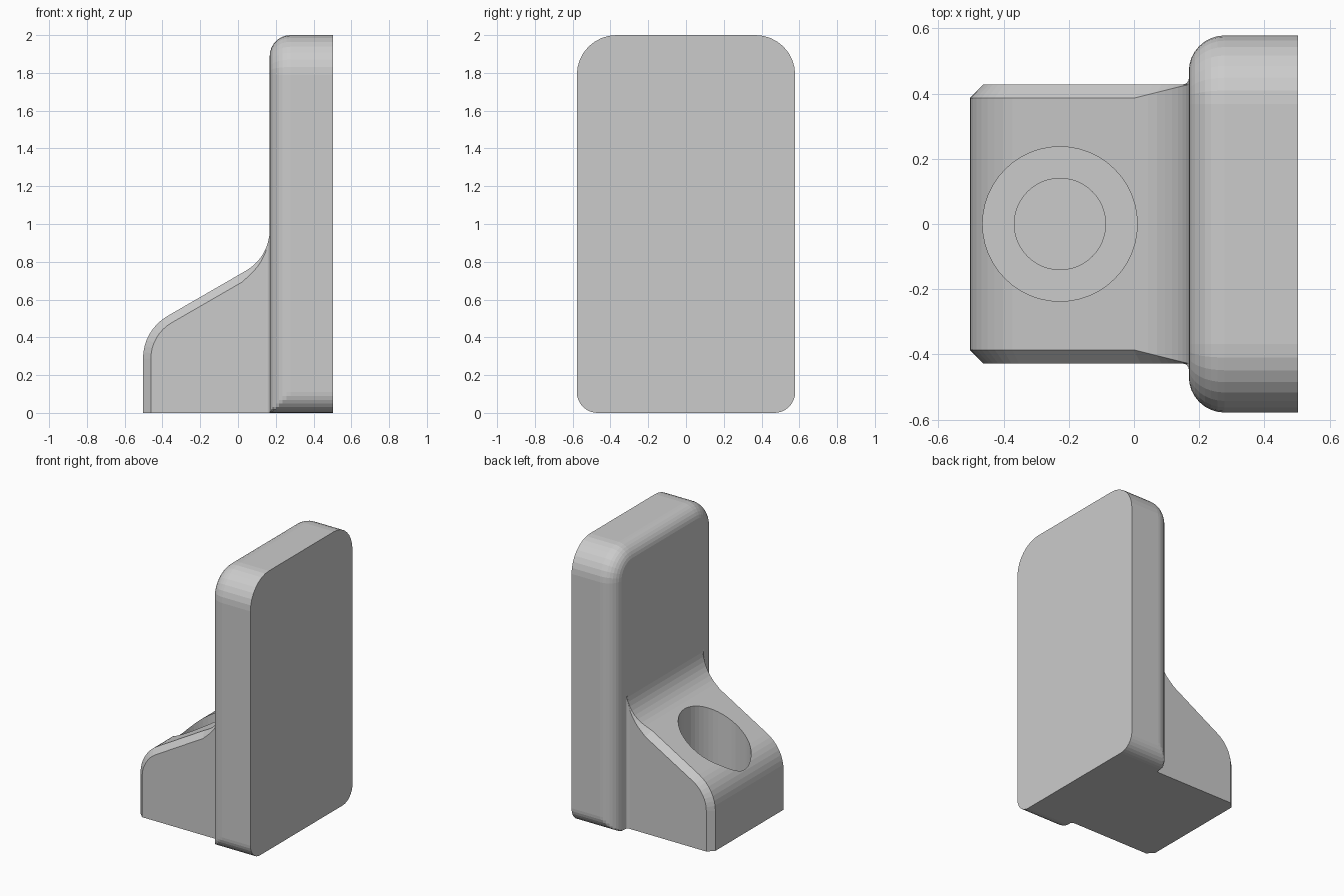
import bpy, bmesh, math
from mathutils import Vector

if "Cube" in bpy.data.objects:
    bpy.data.objects.remove(bpy.data.objects["Cube"])

grey = bpy.data.materials.new("plain grey")
grey.diffuse_color = (0.6, 0.6, 0.6, 1)
grey.use_nodes = True
grey.node_tree.nodes["Principled BSDF"].inputs["Base Color"].default_value = grey.diffuse_color


def loft(name, rings):
    """Closed solid through matching rings of points."""
    bm = bmesh.new()
    vs = [[bm.verts.new(p) for p in ring] for ring in rings]
    n = len(rings[0])
    for a, b in zip(vs, vs[1:]):
        for i in range(n):
            j = (i + 1) % n
            bm.faces.new((a[i], a[j], b[j], b[i]))
    bm.faces.new(vs[0])
    bm.faces.new(vs[-1])
    bmesh.ops.remove_doubles(bm, verts=bm.verts, dist=1e-5)
    bmesh.ops.recalc_face_normals(bm, faces=bm.faces)
    me = bpy.data.meshes.new(name)
    bm.to_mesh(me)
    bm.free()
    me.materials.append(grey)
    ob = bpy.data.objects.new(name, me)
    bpy.context.collection.objects.link(ob)
    return ob


def boolean(ob, other, op):
    mod = ob.modifiers.new(op, 'BOOLEAN')
    mod.operation, mod.solver, mod.object = op, 'EXACT', other
    bpy.context.view_layer.objects.active = ob
    bpy.ops.object.modifier_apply(modifier=mod.name)
    bpy.data.objects.remove(other)


X, XP, R, RT, W = 0.503, 0.168, 0.11, 0.21, 0.578


# Upright plate: rounded outline, front edge rolled on sides and top only
def plate_ring(x, d):
    half = []
    for i in range(9):
        a = math.radians(-90 + 90 * i / 8)
        half.append((min(W - R + R * math.cos(a), W - d), R + R * math.sin(a)))
    for i in range(9):
        a = math.radians(90 * i / 8)
        half.append((W - RT + (RT - d) * math.cos(a), 2 - RT + (RT - d) * math.sin(a)))
    return [(x, y, z) for y, z in half] + [(x, -y, z) for y, z in reversed(half)]


rings = [plate_ring(X, 0)]
for i in range(9):
    a = math.radians(90 * i / 8)
    rings.append(plate_ring(XP + R - R * math.sin(a), R - R * math.cos(a)))
plate = loft("upright_plate", rings)

# Foot block: side profile as (x, z, outward normal angle)
prof = [(-X, 0, 180)]
RC, RF = 0.26, 0.25
for i in range(9):
    t = 180 - 60 * i / 8
    a = math.radians(t)
    prof.append((-X + RC + RC * math.cos(a), 0.288 + RC * math.sin(a), t))
x0, z0, _ = prof[-1]
slope = math.tan(math.radians(30))
prof.append((0, z0 - x0 * slope, 120))
xs = XP - RF / 2
zs = z0 + (xs - x0) * slope
zc = zs + RF * math.cos(math.radians(30))
for i in range(9):
    t = 120 + 60 * i / 8
    a = math.radians(t)
    prof.append((XP - RF - RF * math.cos(a), zc - RF * math.sin(a), t))

BW, CH = 0.428, 0.042
side, outer = [], []
for x, z, t in prof:
    d = CH * min(1, max(0, (XP - x) / XP))
    a = math.radians(t)
    side.append((x - d * math.cos(a), z - d * math.sin(a), BW))
    outer.append((x, z, BW - d))
back = [(0.25, zc, BW), (0.25, 0, BW)]
side += back
outer += back


def section(pts, s):
    return [(x, s * y, z) for x, z, y in pts]


block = loft("bracket_body", [section(side, -1), section(outer, -1),
                              section(outer, 1), section(side, 1)])

# Stepped blind hole in the foot
holes = [(0.14, 0.01), (0.14, 0.15), (0.237, 0.15), (0.237, 1.0)]
cutter = loft("hole_cutter", [
    [(-0.227 + r * math.cos(i * math.tau / 48), r * math.sin(i * math.tau / 48), z)
     for i in range(48)] for r, z in holes])
boolean(block, cutter, 'DIFFERENCE')
boolean(block, plate, 'UNION')

# Small inside fillets where the foot sides meet the plate
f = 0.018
for s, name in ((-1, "front_fillet"), (1, "rear_fillet")):
    cs = [(XP, BW)]
    for i in range(5):
        a = math.radians(90 * i / 4)
        cs.append((XP - f + f * math.sin(a), BW + f - f * math.cos(a)))
    loft(name, [[(x, s * y, 0) for x, y in cs],
                [(x, s * y, 0.86 + (x - XP + f) * 5) for x, y in cs]])
